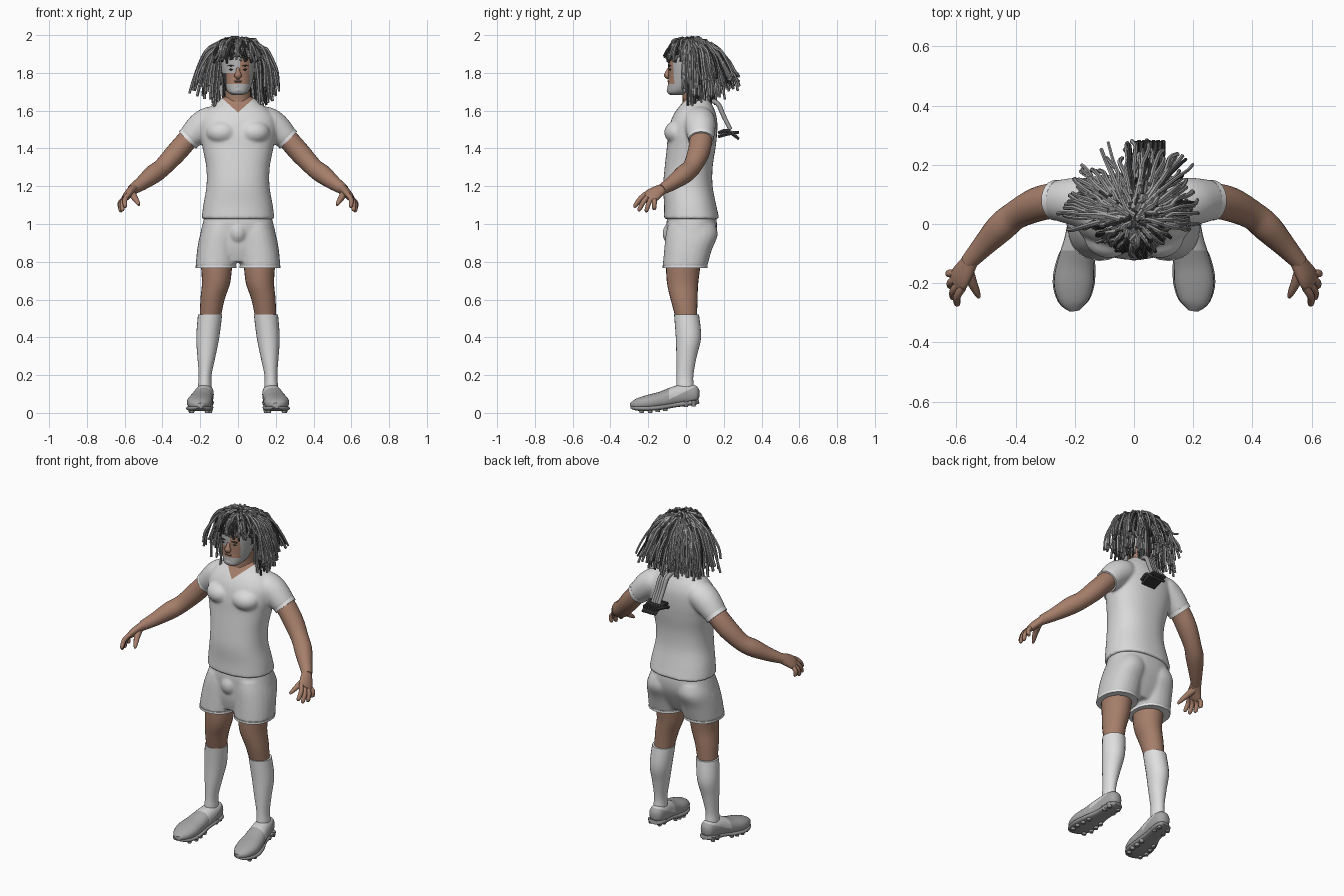
import bpy, bmesh, math, random
from mathutils import Vector

cube = bpy.data.objects.get("Cube")
if cube:
    bpy.data.objects.remove(cube)
random.seed(4)


def material(name, *rgb):
    m = bpy.data.materials.new(name)
    col = (*(rgb if len(rgb) == 3 else rgb * 3), 1)
    m.diffuse_color = col
    m.use_nodes = True
    node = next(n for n in m.node_tree.nodes if n.type == 'BSDF_PRINCIPLED')
    node.inputs["Base Color"].default_value = col
    return m


SKIN = material("brown skin", .38, .21, .145)
SHIRT = material("shirt white", .70)
SHORTS = material("shorts pale grey", .62)
SOCK = material("sock white", .74)
TRIM = material("trim white", .95)
SHOE = material("shoe grey", .38)
SOLE = material("sole grey", .3)
HAIR = material("hair grey", .34)
DARK = material("dark hair", .05)
STUBBLE = material("stubble light grey", .45)


def finish(bm, name, mats):
    bmesh.ops.recalc_face_normals(bm, faces=bm.faces)
    me = bpy.data.meshes.new(name)
    bm.to_mesh(me)
    bm.free()
    ob = bpy.data.objects.new(name, me)
    bpy.context.collection.objects.link(ob)
    for m in mats:
        me.materials.append(m)
    bpy.ops.object.select_all(action='DESELECT')
    ob.select_set(True)
    bpy.context.view_layer.objects.active = ob
    bpy.ops.object.shade_smooth_by_angle(angle=math.radians(50))
    return ob


def blend(bm):
    """Fuse overlapping solids into one softened skin."""
    ob = finish(bm, "blend", [])
    mod = ob.modifiers.new("fuse", 'REMESH')
    mod.mode, mod.voxel_size = 'VOXEL', .008
    mod = ob.modifiers.new("soften", 'SMOOTH')
    mod.factor, mod.iterations = .5, 8
    me = bpy.data.meshes.new_from_object(ob.evaluated_get(bpy.context.evaluated_depsgraph_get()))
    bpy.data.objects.remove(ob)
    out = bmesh.new()
    out.from_mesh(me)
    bpy.data.meshes.remove(me)
    return out


def smooth_path(pts, steps):
    """Catmull-Rom through stations of (x, y, z, half width, half depth)."""
    out = []
    for i in range(len(pts) - 1):
        quad = pts[max(i - 1, 0)], pts[i], pts[i + 1], pts[min(i + 2, len(pts) - 1)]
        for t in (k / steps for k in range(steps)):
            out.append([b + .5 * t * (c - a + t * (2 * a - 5 * b + 4 * c - d + t * (3 * (b - c) + d - a)))
                        for a, b, c, d in zip(*quad)])
    return out + [list(pts[-1])]


def sweep_into(bm, pts, sides=24, steps=4, ref=(0, 1, 0), flat=False, power=2, mat=0):
    path = smooth_path([p if len(p) == 5 else (*p, p[3]) for p in pts], steps)
    ref, rings = Vector(ref), []
    for i, p in enumerate(path):
        t = Vector(path[min(i + 1, len(path) - 1)][:3]) - Vector(path[max(i - 1, 0)][:3])
        t = Vector((0, 0, 1)) if flat else t.normalized()
        u = t.cross(ref).normalized()
        v, ring = u.cross(t), []
        for k in range(sides):
            c, s = (math.copysign(abs(w) ** (2 / power), w)
                    for w in (math.cos(math.tau * k / sides), math.sin(math.tau * k / sides)))
            ring.append(bm.verts.new(Vector(p[:3]) + u * c * max(p[3], .001) + v * s * max(p[4], .001)))
        rings.append(ring)
    faces = [bm.faces.new(rings[0]), bm.faces.new(rings[-1])]
    for a, b in zip(rings, rings[1:]):
        faces += [bm.faces.new((a[k - 1], a[k], b[k], b[k - 1])) for k in range(sides)]
    for f in faces:
        f.material_index = mat


def sweep(name, pts, mat, **kw):
    bm = bmesh.new()
    sweep_into(bm, pts, **kw)
    return finish(bm, name, [mat])


def paint(bm, planes, rule):
    """Cut along planes, then colour faces by a rule on their centres."""
    for co, no in planes:
        bmesh.ops.bisect_plane(bm, geom=bm.verts[:] + bm.edges[:] + bm.faces[:], plane_co=co, plane_no=no)
    for f in bm.faces:
        f.material_index = rule(f.calc_center_median())


def ball_into(bm, loc, size):
    for v in bmesh.ops.create_uvsphere(bm, u_segments=20, v_segments=12, radius=1)["verts"]:
        v.co = Vector([c * s + l for c, s, l in zip(v.co, size, loc)])


def ball(name, loc, size, mat):
    bm = bmesh.new()
    ball_into(bm, loc, size)
    finish(bm, name, [mat])


# Shirt: torso, chest and sleeves fused, with a V neck cut into the front
bm = bmesh.new()
sweep_into(bm, [(0, .03, 1.026, .193, .147), (0, .022, 1.1, .184, .138), (0, .01, 1.2, .167, .131),
                (0, .014, 1.3, .168, .127), (0, .027, 1.4, .187, .129), (0, .035, 1.48, .203, .13),
                (0, .043, 1.55, .2, .122), (0, .05, 1.6, .17, .103), (0, .057, 1.64, .118, .078),
                (0, .06, 1.675, .075, .06)], sides=48, flat=True, power=2.3)
for s in (-1, 1):
    ball_into(bm, (s * .085, -.04, 1.485), (.085, .076, .065))
    sweep_into(bm, [(s * .1, .065, 1.57, .06, .07), (s * .15, .07, 1.545, .077, .085),
                    (s * .2, .076, 1.51, .078, .081), (s * .262, .08, 1.45, .063, .068)])
bm = blend(bm)
paint(bm, [((0, 0, 1.59), (s * .9, 0, 1)) for s in (-1, 1)],
      lambda c: int(c.z > 1.59 + .9 * abs(c.x) and c.y < .06))
finish(bm, "shirt", [SHIRT, SKIN])
# Neck, and head with stubble and scalp areas
sweep("neck", [(0, .06, 1.6, .08), (0, .05, 1.67, .068), (0, .03, 1.77, .062)], SKIN, flat=True)
bm = bmesh.new()
sweep_into(bm, [(0, -.05, 1.682, .025, .03), (0, -.04, 1.695, .05, .058), (0, -.02, 1.72, .067, .078),
                (0, 0, 1.76, .079, .094), (0, .01, 1.8, .086, .103), (0, .015, 1.85, .09, .109),
                (0, .02, 1.9, .088, .108), (0, .02, 1.95, .066, .085), (0, .02, 1.975, .03, .04)],
           sides=40, flat=True, power=2.2)


def head_rule(c):
    if c.z > 1.885 or (c.y > 0 and c.z > 1.8) or (c.x < -.062 and c.z < 1.8):
        return 2
    return int(c.y > 0 or c.z < 1.74 or abs(c.x) > .062 or (c.z > 1.8 and c.x < .01))


paint(bm, [((0, 0, z), (0, 0, 1)) for z in (1.74, 1.8, 1.885)] + [((0, 0, 0), (0, 1, 0))]
      + [((x, 0, 0), (1, 0, 0)) for x in (-.062, .01, .062)], head_rule)
finish(bm, "head", [SKIN, STUBBLE, DARK])
sweep("nose", [(0, -.082, 1.835, .008), (0, -.096, 1.805, .012), (0, -.1, 1.787, .02, .016),
               (0, -.088, 1.775, .012)], SKIN, sides=16)
ball("lips", (0, -.086, 1.755), (.026, .012, .009), SKIN)
ball("mouth_line", (0, -.0935, 1.755), (.022, .006, .0015), DARK)
ball("chin", (0, -.08, 1.708), (.03, .022, .02), STUBBLE)
for s, side in ((1, "left"), (-1, "right")):
    ball(side + "_eye", (s * .035, -.083, 1.818), (.014, .008, .005), DARK)
    ball(side + "_brow", (s * .037, -.087, 1.838), (.02, .009, .003), DARK)
# Dreadlocks: long ones fall from a dome at sides and back, short dark fringe in front
bm = bmesh.new()


def dread(phi, r, end, drop, root, thick, mat):
    d, pts = Vector((math.sin(phi), -math.cos(phi), 0)), []
    for frac in (root, root + .3 * (1 - root), .7, .91, 1):
        dome = 1.988 - drop - 2.4 * (r * frac) ** 2
        z = {.91: .6 * dome + .4 * end, 1: end}.get(frac, dome)
        jitter = Vector([random.uniform(-.009, .009) for axis in "xy"] + [0])
        pts.append((*(d * r * frac + jitter + Vector((0, .02, z))), thick * (1.15 - .35 * frac)))
    sweep_into(bm, pts, sides=6, steps=3, ref=(-d.y, d.x, 0), mat=mat)


for i in range(190):
    r, phi = random.uniform(.1, .268), math.radians(random.uniform(78, 282))
    if abs(math.sin(phi)) > .75:
        r = min(r, random.uniform(.2, .25))
    end = 1.6 + .6 * (r - .1) + random.uniform(0, .1)
    dread(phi, r, end, random.uniform(0, .04), random.uniform(.05, .5), random.uniform(.007, .01), int(i % 6 == 0))
for i in range(55):
    dread(math.radians(random.uniform(-78, 78)), random.uniform(.11, .14), random.uniform(1.85, 1.9),
          random.uniform(0, .02), random.uniform(.1, .5), .008, int(i % 2 == 0))
finish(bm, "dreadlocks", [HAIR, DARK])
# Tied tail hanging behind the shoulders, ending in a dark tuft
bm = bmesh.new()
for x in (0, .014, .028, .042):
    sweep_into(bm, [(x, .1, 1.66, .012), (x + .01, .165, 1.64, .013), (x + .015, .2, 1.57, .012),
                    (x + .02, .235, 1.5, .011)], sides=8)
finish(bm, "hair_tail", [HAIR])
bm = bmesh.new()
for k in range(12):
    x, odd = .008 * k, k % 2
    sweep_into(bm, [(x, .17, 1.462 + .02 * odd, .009), (x + .005, .22, 1.478 + .015 * odd, .012),
                    (x + .01, .28, 1.485 - .035 * odd, .008)], sides=6, ref=(0, 0, 1))
finish(bm, "hair_tuft", [DARK])
# Shorts: seat, legs and front fold fused
bm = bmesh.new()
sweep_into(bm, [(0, .03, 1.06, .172, .125), (0, .03, 1.0, .188, .134), (0, .027, .94, .2, .13),
                (0, .012, .87, .195, .115), (0, 0, .8, .12, .09)], sides=36, flat=True, power=2.3)
ball_into(bm, (0, -.08, .95), (.048, .045, .055))
for s in (-1, 1):
    sweep_into(bm, [(s * .09, .03, 1.0, .09, .125), (s * .1, .03, .94, .102, .138), (s * .11, .01, .86, .107, .126),
                    (s * .117, -.006, .772, .108, .118)], flat=True, power=2.2)
finish(blend(bm), "shorts", [SHORTS])

for s, side in ((1, "left"), (-1, "right")):
    def limb(name, pts, mat, ref=(0, 1, 0), **kw):
        sweep(side + "_" + name, [(s * p[0], *p[1:]) for p in pts], mat, ref=(s * ref[0], *ref[1:]), **kw)

    limb("shorts_hem", [(.117, -.006, .779, .108, .119), (.117, -.006, .766, .108, .119)], TRIM, flat=True, power=2.2)
    # Legs and socks
    limb("leg", [(.115, -.01, .85, .088, .098), (.115, -.018, .7, .076, .084), (.135, -.01, .6, .064, .071),
                 (.147, .002, .5, .055, .056)], SKIN, flat=True)
    limb("sock", [(.148, .003, .52, .064, .066), (.16, .013, .4, .061, .067), (.167, .003, .3, .048, .054),
                  (.174, -.005, .2, .034, .044), (.176, -.005, .14, .036, .046), (.176, 0, .09, .035, .045)],
         SOCK, flat=True)
    # Shoes with a pale ankle collar, soles and chunky studs
    bm = bmesh.new()
    sweep_into(bm, [(s * x, *p) for x, *p in (
        (.172, .07, .1, .015, .02), (.173, .052, .1, .038, .045), (.176, 0, .098, .048, .055),
        (.184, -.06, .088, .053, .052), (.196, -.13, .068, .062, .045), (.204, -.2, .055, .067, .04),
        (.204, -.26, .045, .05, .03), (.2, -.293, .04, .018, .012))], ref=(0, 0, 1), power=2.3)
    paint(bm, [((0, -.03, .1), (0, -.5, 1)), ((0, -.09, 0), (0, 1, 0))],
          lambda c: int(c.z > .1 - .5 * (c.y + .03) * -1 and c.y > -.09))
    finish(bm, side + "_shoe", [SHOE, SHORTS])
    limb("sole", [(.173, .068, .062, .025, .012), (.174, .04, .056, .046, .014), (.184, -.06, .043, .05, .014),
                  (.196, -.13, .031, .066, .014), (.204, -.2, .024, .071, .014), (.204, -.26, .025, .053, .013),
                  (.2, -.29, .032, .02, .008)], SOLE, ref=(0, 0, 1), power=3)
    bm = bmesh.new()
    for y, z, w in ((.04, .035, .03), (0, .032, .032), (-.11, .01, .042), (-.15, .004, .046), (-.19, 0, .05), (-.235, 0, .04)):
        for x in (s * (.18 - .1 * min(y, 0)) + w, s * (.18 - .1 * min(y, 0)) - w):
            sweep_into(bm, [(x, y, z, .011), (x, y, z + .03, .017)], sides=8, steps=1, flat=True)
    finish(bm, side + "_studs", [SOLE])
    # Arms below the sleeve trim
    limb("sleeve_trim", [(.252, .08, 1.46, .065, .069), (.268, .08, 1.444, .064, .068)], TRIM)
    limb("arm", [(.2, .08, 1.5, .055), (.262, .08, 1.45, .055, .06), (.33, .065, 1.375, .055, .058),
                 (.4, .03, 1.3, .049), (.45, -.012, 1.262, .05), (.51, -.075, 1.215, .038),
                 (.56, -.13, 1.182, .028)], SKIN)
    limb("palm", [(.55, -.12, 1.188, .028, .026), (.575, -.16, 1.165, .04, .023), (.59, -.185, 1.147, .044, .02),
                  (.6, -.202, 1.135, .037, .014)], SKIN, ref=(.8, -.1, .6))
    # Fingers fan out from the knuckles
    tips = ((.6, -.275, 1.09), (.615, -.252, 1.07), (.624, -.212, 1.065), (.625, -.168, 1.077))
    for k, (tip, finger) in enumerate(zip(tips, ("index", "middle", "ring", "little"))):
        a, b = Vector((.592, -.19, 1.145)) + Vector((-.45, -.76, .47)) * (.031 - .0205 * k), Vector(tip)
        m = a.lerp(b, .5) + Vector((.009, 0, .007))
        limb(finger + "_finger", [(*a, .013), (*m, .013), (*a.lerp(b, .9), .011), (*b, .005)], SKIN,
             sides=10, ref=(.8, -.1, .6))
    limb("thumb", [(.565, -.15, 1.165, .022), (.548, -.195, 1.14, .017), (.532, -.23, 1.115, .012),
                   (.524, -.248, 1.1, .006)], SKIN, sides=10, ref=(0, 0, 1))
